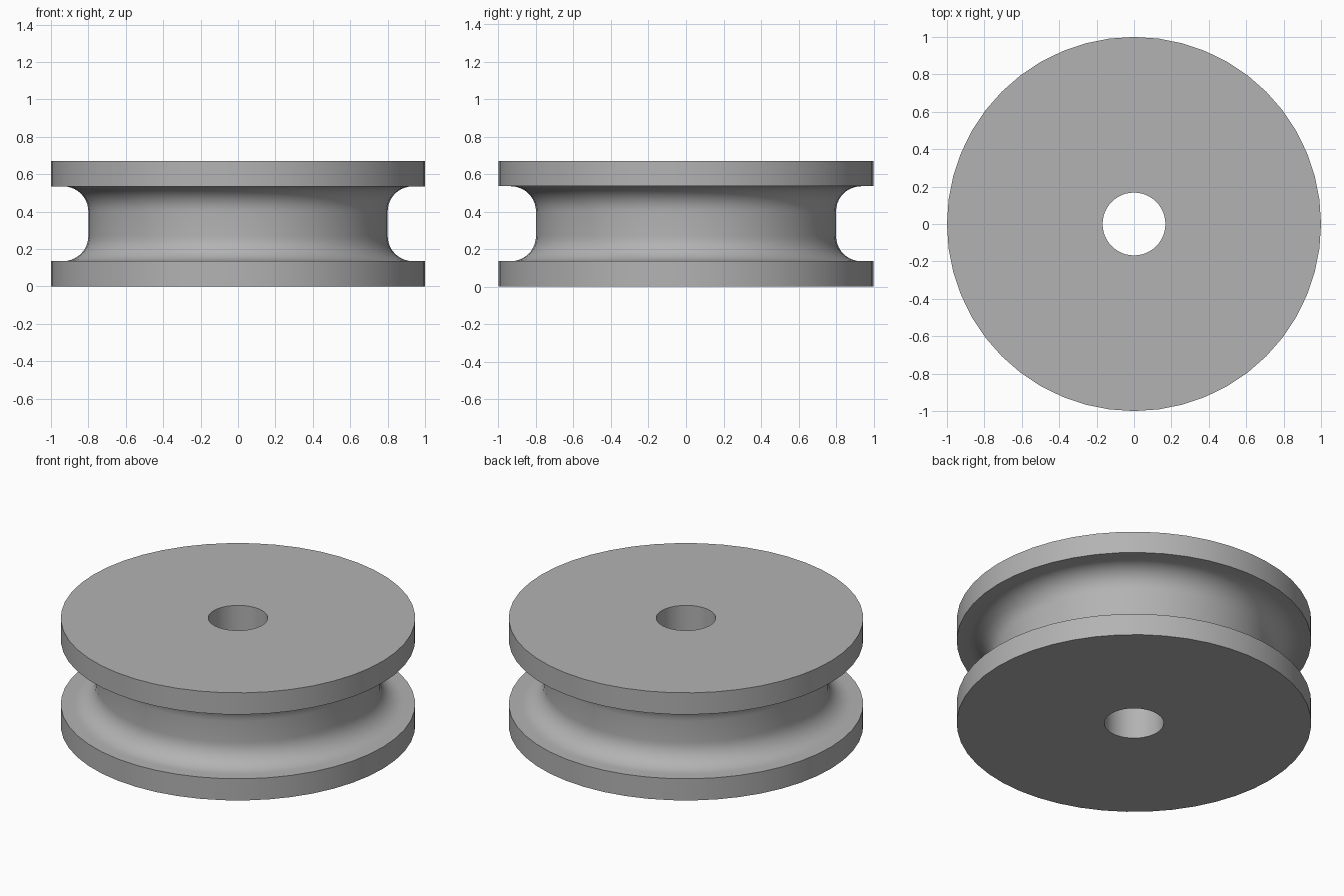
import bpy, bmesh
from math import sin, cos, pi

cube = bpy.data.objects.get("Cube")
if cube:
    bpy.data.objects.remove(cube, do_unlink=True)

SIDES = 48
HEIGHT, RIM, HUB, BORE = 0.67, 0.135, 0.80, 0.168
FILLET, STEPS = 0.135, 10

grey = bpy.data.materials.new("plain grey")
grey.use_nodes = True
color = (0.45, 0.45, 0.45, 1)
grey.diffuse_color = color
grey.node_tree.nodes["Principled BSDF"].inputs["Base Color"].default_value = color

# Lower half of the section: bore, flange, rounded groove; then mirrored upward
lower = [(BORE, 0), (1, 0), (1, RIM)]
for i in range(STEPS + 1):
    a = pi / 2 * i / STEPS
    lower.append((HUB + FILLET * (1 - sin(a)), RIM + FILLET * (1 - cos(a))))
profile = lower + [(r, HEIGHT - z) for r, z in reversed(lower)]

# Revolve the closed section around z
bm = bmesh.new()
rings = [[bm.verts.new((r * cos(2 * pi * s / SIDES), r * sin(2 * pi * s / SIDES), z))
          for r, z in profile] for s in range(SIDES)]
n = len(profile)
for s in range(SIDES):
    a, b = rings[s], rings[(s + 1) % SIDES]
    for i in range(n):
        j = (i + 1) % n
        bm.faces.new((a[i], b[i], b[j], a[j]))
bmesh.ops.recalc_face_normals(bm, faces=bm.faces)
mesh = bpy.data.meshes.new("pulley_wheel")
bm.to_mesh(mesh)
bm.free()
mesh.materials.append(grey)

wheel = bpy.data.objects.new("pulley_wheel", mesh)
bpy.context.collection.objects.link(wheel)
bpy.context.view_layer.objects.active = wheel
wheel.select_set(True)
bpy.ops.object.shade_smooth_by_angle(angle=pi / 6)
